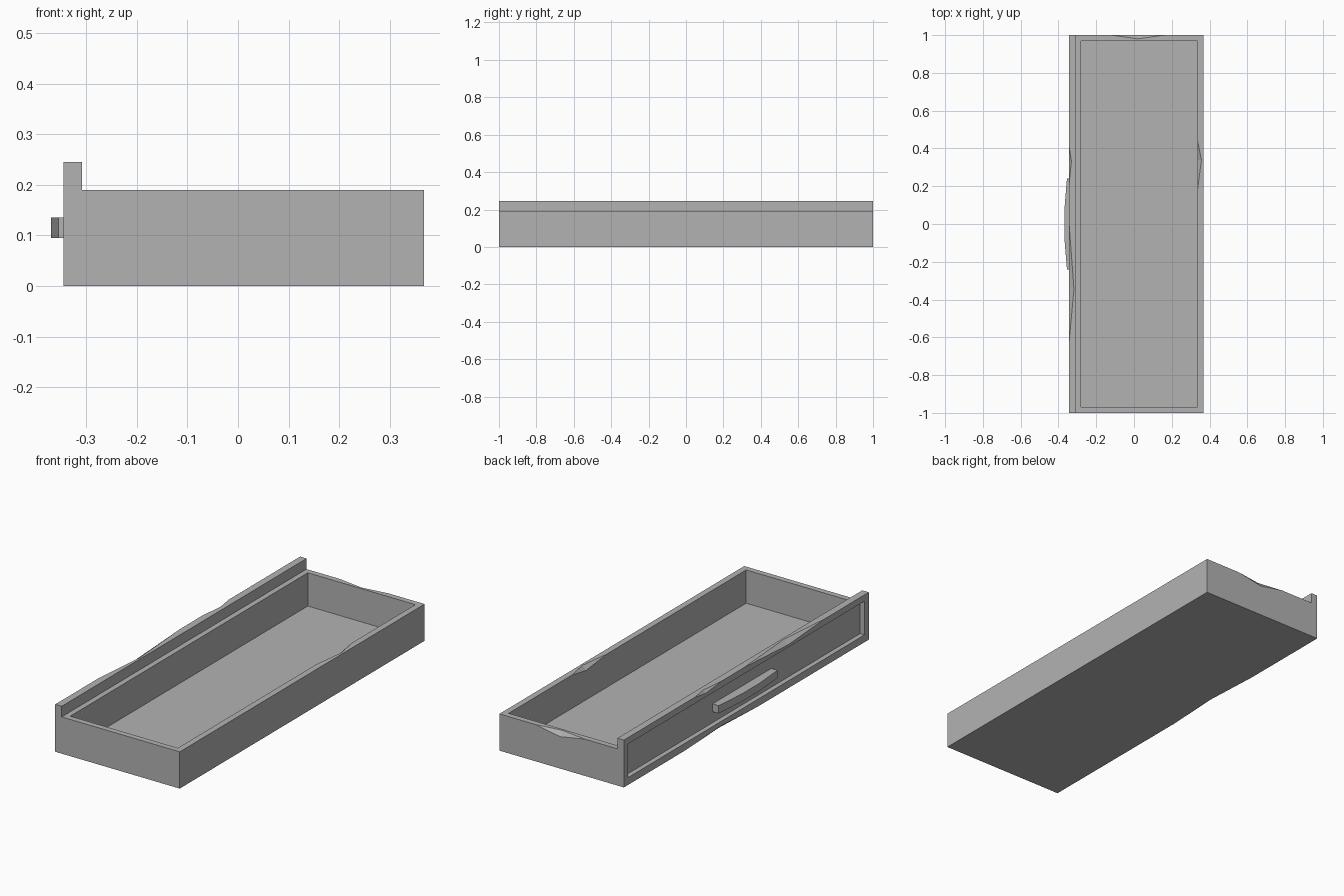
import bpy
import bmesh
from mathutils import Vector

cube = bpy.data.objects.get("Cube")
if cube:
    bpy.data.objects.remove(cube, do_unlink=True)

grey = bpy.data.materials.new("plain grey")
grey.use_nodes = True
colour = (0.45, 0.45, 0.45, 1)
grey.diffuse_color = colour
grey.node_tree.nodes["Principled BSDF"].inputs["Base Color"].default_value = colour


def make_object(name, bm):
    bmesh.ops.recalc_face_normals(bm, faces=bm.faces)
    mesh = bpy.data.meshes.new(name)
    bm.to_mesh(mesh)
    bm.free()
    mesh.materials.append(grey)
    obj = bpy.data.objects.new(name, mesh)
    bpy.context.collection.objects.link(obj)
    return obj


def prism(name, outline, direction):
    """Extrude a flat outline along a direction."""
    bm = bmesh.new()
    face = bm.faces.new([bm.verts.new(p) for p in outline])
    result = bmesh.ops.extrude_face_region(bm, geom=[face])
    moved = [v for v in result["geom"] if isinstance(v, bmesh.types.BMVert)]
    bmesh.ops.translate(bm, verts=moved, vec=direction)
    # The extrusion keeps the starting face, so the solid is closed
    return make_object(name, bm)


def box(name, low, high):
    (x0, y0, z0), (x1, y1, z1) = low, high
    outline = [(x0, y0, z0), (x1, y0, z0), (x1, y1, z0), (x0, y1, z0)]
    return prism(name, outline, (0, 0, z1 - z0))


def chip(start, end, along, inward, down):
    """Wedge that knocks a shallow chip out of an edge."""
    a, b = Vector(start), Vector(end)
    u, v = Vector(inward), Vector(down)
    middle = a.lerp(b, along)
    bm = bmesh.new()
    for p in (a, b, middle + u, middle + v, middle - u - v):
        bm.verts.new(p)
    bmesh.ops.convex_hull(bm, input=bm.verts)
    return make_object("chip_cutter", bm)


def cut(target, cutter):
    cutter.hide_render = True
    mod = target.modifiers.new("cut", "BOOLEAN")
    mod.operation = "DIFFERENCE"
    mod.solver = "EXACT"
    mod.object = cutter
    bpy.context.view_layer.objects.active = target
    bpy.ops.object.modifier_apply(modifier=mod.name)
    bpy.data.objects.remove(cutter, do_unlink=True)


# Drawer block with a raised lip along the face panel
profile = [(-0.345, 0), (0.367, 0), (0.367, 0.19),
           (-0.308, 0.19), (-0.308, 0.245), (-0.345, 0.245)]
body = prism("drawer_body", [(x, -1, z) for x, z in profile], (0, 2, 0))

# Hollow interior and recessed face panel
cut(body, box("cavity_cutter", (-0.28, -0.97, 0.018), (0.335, 0.97, 0.4)))
cut(body, box("recess_cutter", (-0.5, -0.965, 0.038), (-0.32, 0.965, 0.212)))

# Worn chips on the rim, lip and bottom edge
cut(body, chip((0.16, 1, 0.19), (-0.12, 1, 0.19), 0.5,
               (0, -0.02, 0), (0, 0, -0.025)))
cut(body, chip((0.335, 0.17, 0.19), (0.335, 0.45, 0.19), 0.6,
               (0.022, 0, 0), (0, 0, -0.02)))
cut(body, chip((-0.345, -0.64, 0.245), (-0.345, 0.02, 0.245), 0.45,
               (0.027, 0, 0), (0, 0, -0.02)))
cut(body, chip((-0.345, 0.2, 0.245), (-0.345, 0.42, 0.245), 0.6,
               (0.014, 0, 0), (0, 0, -0.014)))
cut(body, chip((-0.345, -0.1, 0), (-0.345, 0.5, 0), 0.5,
               (0.015, 0, 0), (0, 0, 0.015)))

# Bowed pull bar on the face panel
half = [(-0.315, 0.24), (-0.355, 0.24), (-0.369, 0.07)]
bow = half + [(x, -y) for x, y in reversed(half)]
prism("pull_handle", [(x, y, 0.095) for x, y in bow], (0, 0, 0.04))
